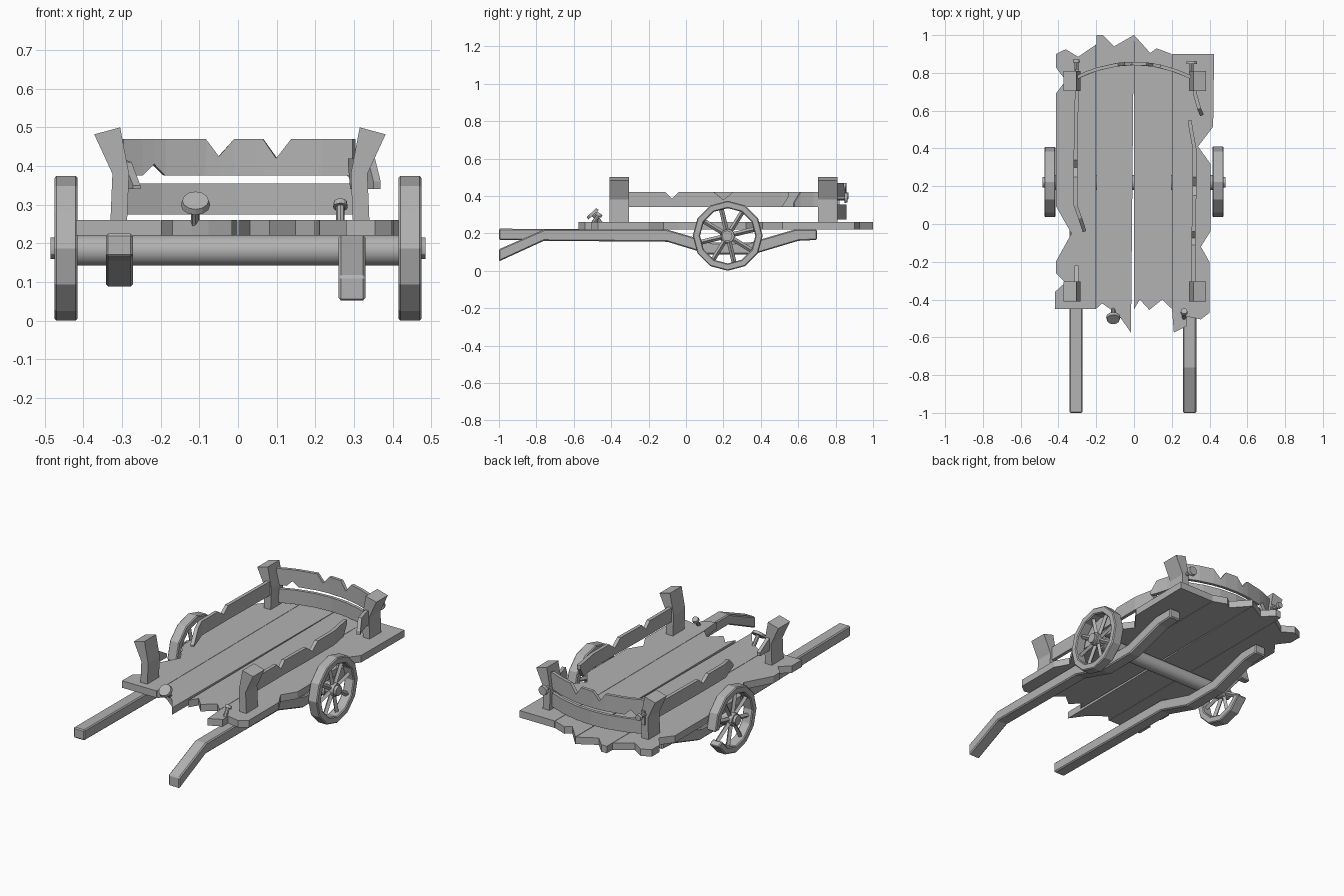
import bpy, bmesh, math
from mathutils import Vector, Matrix

old = bpy.data.objects.get("Cube")
if old:
    bpy.data.objects.remove(old)

wood = bpy.data.materials.new("plain_grey")
wood.use_nodes = True
GREY = (0.45, 0.45, 0.45, 1)
wood.diffuse_color = GREY
wood.node_tree.nodes["Principled BSDF"].inputs["Base Color"].default_value = GREY


def finish(name, bm, bevel=0):
    bmesh.ops.recalc_face_normals(bm, faces=bm.faces)
    me = bpy.data.meshes.new(name)
    bm.to_mesh(me)
    bm.free()
    me.materials.append(wood)
    ob = bpy.data.objects.new(name, me)
    bpy.context.collection.objects.link(ob)
    if bevel:
        mod = ob.modifiers.new("soft_edges", "BEVEL")
        mod.width = bevel
        mod.segments = 1
    return ob


def prism(name, outline, place, depth, bevel=0):
    """Extrude a 2D outline; place maps 2D to 3D, depth is the extrusion vector."""
    bm = bmesh.new()
    face = bm.faces.new([bm.verts.new(place(*p)) for p in outline])
    ext = bmesh.ops.extrude_face_region(bm, geom=[face])
    moved = [g for g in ext["geom"] if isinstance(g, bmesh.types.BMVert)]
    bmesh.ops.translate(bm, verts=moved, vec=Vector(depth))
    return finish(name, bm, bevel)


def board(name, stations, thick=0.02):
    """Upright board through (x, y, bottom, top) stations."""
    bm = bmesh.new()
    cols = [(bm.verts.new((x, y, a)), bm.verts.new((x, y, b))) for x, y, a, b in stations]
    for (a, b), (c, d) in zip(cols, cols[1:]):
        bm.faces.new((a, c, d, b))
    ob = finish(name, bm)
    mod = ob.modifiers.new("thickness", "SOLIDIFY")
    mod.thickness = thick
    mod.offset = 0
    return ob


def rod(bm, start, end, r1, r2=None, sides=12):
    start, end = Vector(start), Vector(end)
    axis = end - start
    turn = axis.to_track_quat("Z", "Y").to_matrix().to_4x4()
    bmesh.ops.create_cone(bm, cap_ends=True, segments=sides, radius1=r1,
                          radius2=r1 if r2 is None else r2, depth=axis.length,
                          matrix=Matrix.Translation((start + end) / 2) @ turn)


# Deck planks with splintered ends
planks = {
    "outer_right": [(-.2, -.45), (-.42, -.45), (-.42, -.36), (-.365, -.31), (-.415, -.26),
                    (-.415, -.2), (-.33, -.05), (-.415, .095), (-.415, .69), (-.36, .76),
                    (-.415, .83), (-.415, .9), (-.36, .925), (-.295, .885), (-.2, .95)],
    "inner_right": [(-.2, -.45), (-.2, 1), (-.165, 1), (-.105, .94), (0, 1), (-.015, -.575),
                    (-.075, -.49), (-.12, -.455), (-.17, -.42)],
    "inner_left": [(0, -.45), (0, 1), (.085, .905), (.12, .93), (.2, .9), (.2, -.45),
                   (.15, -.4), (.08, -.455), (.03, -.4)],
    "outer_left": [(.2, -.45), (.2, .9), (.425, .9), (.42, .515), (.34, .41), (.405, .32),
                   (.405, -.04), (.355, -.12), (.4, -.2), (.4, -.47), (.355, -.505),
                   (.28, -.49), (.28, -.54), (.21, -.575)],
}
for side, outline in planks.items():
    mid = sum(p[0] for p in outline) / len(outline)
    shrunk = [(x + math.copysign(.001, mid - x), y) for x, y in outline]
    prism("deck_plank_" + side, shrunk, lambda x, y: (x, y, .22), (0, 0, .04))

# Pull shafts under the deck, one snapped downward at the front
sag = [(-.1, .155), (.12, .088), (.36, .088), (.6, .16), (.7, .165),
       (.7, .22), (.58, .22), (.34, .15), (.14, .15), (-.1, .22)]
fronts = {"right": (-.342, [(-1, .225), (-1, .165)]),
          "left": (.26, [(-.76, .22), (-1, .115), (-1, .05), (-.76, .16)])}
for side, (x0, tip) in fronts.items():
    prism("shaft_" + side, tip + sag, lambda y, z: (x0, y, z), (.07, 0, 0), .006)

# Axle with thinner ends
bm = bmesh.new()
rod(bm, (-.42, .22, .182), (.42, .22, .182), .04, sides=24)
rod(bm, (-.485, .22, .187), (.485, .22, .187), .028, sides=12)
axle = finish("axle", bm)
bpy.context.view_layer.objects.active = axle
axle.select_set(True)
bpy.ops.object.shade_smooth_by_angle()
axle.select_set(False)


# Spoked wheels; the right one has a piece of rim missing
def wheel(name, cx, missing=None, sides=12):
    cy, cz = .223, .187
    bm = bmesh.new()

    def point(x, r, a):
        return Vector((cx + x, cy + r * math.cos(a), cz + r * math.sin(a)))
    rings = []
    for i in range(sides + 1 if missing is not None else sides):
        k = i + (missing + 1 if missing is not None else 0)
        a = 2 * math.pi * k / sides
        rings.append([bm.verts.new(point(x, r, a)) for x, r in
                      ((-.03, .148), (.03, .148), (.03, .187), (-.03, .187))])
    if missing is not None:
        rings.pop()
        bm.verts.ensure_lookup_table()
        bmesh.ops.delete(bm, geom=list(bm.verts)[-4:], context="VERTS")
        bm.faces.new(rings[0])
        bm.faces.new(rings[-1])
    else:
        rings.append(rings[0])
    for p, q in zip(rings, rings[1:]):
        for j in range(4):
            n = (j + 1) % 4
            bm.faces.new((p[j], p[n], q[n], q[j]))
    finish(name + "_rim", bm, .005)
    bm = bmesh.new()
    for i in range(8):
        a = 2 * math.pi * (i + .3) / 8
        rod(bm, point(0, .02, a), point(0, .155, a), .013, sides=4)
    rod(bm, point(-.025, 0, 0), point(.025, 0, 0), .036)
    finish(name + "_spokes", bm)


wheel("wheel_left", .445)
wheel("wheel_right", -.445, missing=11)

# Bent corner posts
post = [(.292, .26), (.335, .26), (.33, .38), (.377, .482), (.31, .5), (.287, .38)]
for side, sx in (("left", 1), ("right", -1)):
    for end, y in (("front", -.41), ("back", .705)):
        prism(f"post_{end}_{side}", post, lambda x, z: (sx * x + .005, y, z), (0, .105, 0))

# Side boards, broken and bent
LOW, TOP = .34, .42
board("side_board_right", [(-.3, .82, LOW, TOP), (-.305, .6, LOW, TOP), (-.31, .34, LOW, TOP),
                           (-.31, .3, LOW, .385), (-.31, .25, LOW, TOP), (-.31, .1, LOW, TOP),
                           (-.285, .03, LOW, .41), (-.262, -.04, LOW, .35)])
board("side_board_stub", [(-.305, -.32, LOW, TOP), (-.305, -.22, LOW, .36)])
board("side_board_left", [(.315, -.32, LOW, TOP), (.315, -.11, LOW, TOP), (.315, -.075, LOW, .385),
                          (.315, -.04, LOW, TOP), (.32, .15, LOW, TOP), (.32, .2, LOW, .38),
                          (.32, .25, LOW, TOP), (.32, .4, LOW, TOP), (.3, .51, LOW, TOP),
                          (.295, .55, .4, TOP)])
board("side_board_left_splinter", [(.315, .8, LOW, TOP), (.325, .68, LOW, TOP),
                                   (.345, .61, LOW, TOP), (.36, .575, LOW, .36)])


# Bowed back boards, upper one chipped
def bow(x):
    return .85 - .8 * x * x


upper = [(-.3, .375, .47), (-.25, .375, .47), (-.22, .405, .47), (-.19, .375, .47),
         (-.085, .375, .47), (-.05, .375, .425), (-.01, .375, .47), (.065, .375, .47),
         (.1, .375, .42), (.14, .375, .47), (.22, .375, .47), (.3, .375, .47)]
board("back_board_upper", [(x, bow(x), a, b) for x, a, b in upper], .018)
board("back_board_lower", [(x / 10, bow(x / 10), .275, .355) for x in range(-3, 4)], .018)

# Loose pegs with round heads: base, tip, head radius
pegs = {"front_right": ((-.11, -.45, .25), (-.11, -.5, .305), .038),
        "front_left": ((.265, -.5, .25), (.265, -.465, .3), .019),
        "back_right": ((-.305, .8, .4), (-.305, .862, .4), .019),
        "back_left": ((.305, .8, .39), (.305, .855, .39), .028)}
for where, (base, tip, r) in pegs.items():
    bm = bmesh.new()
    base, tip = Vector(base), Vector(tip)
    step = (tip - base).normalized() * .016
    rod(bm, base, tip, .011, sides=8)
    rod(bm, tip - step / 2, tip + step / 2, r, r * .9)
    finish("peg_" + where, bm)
